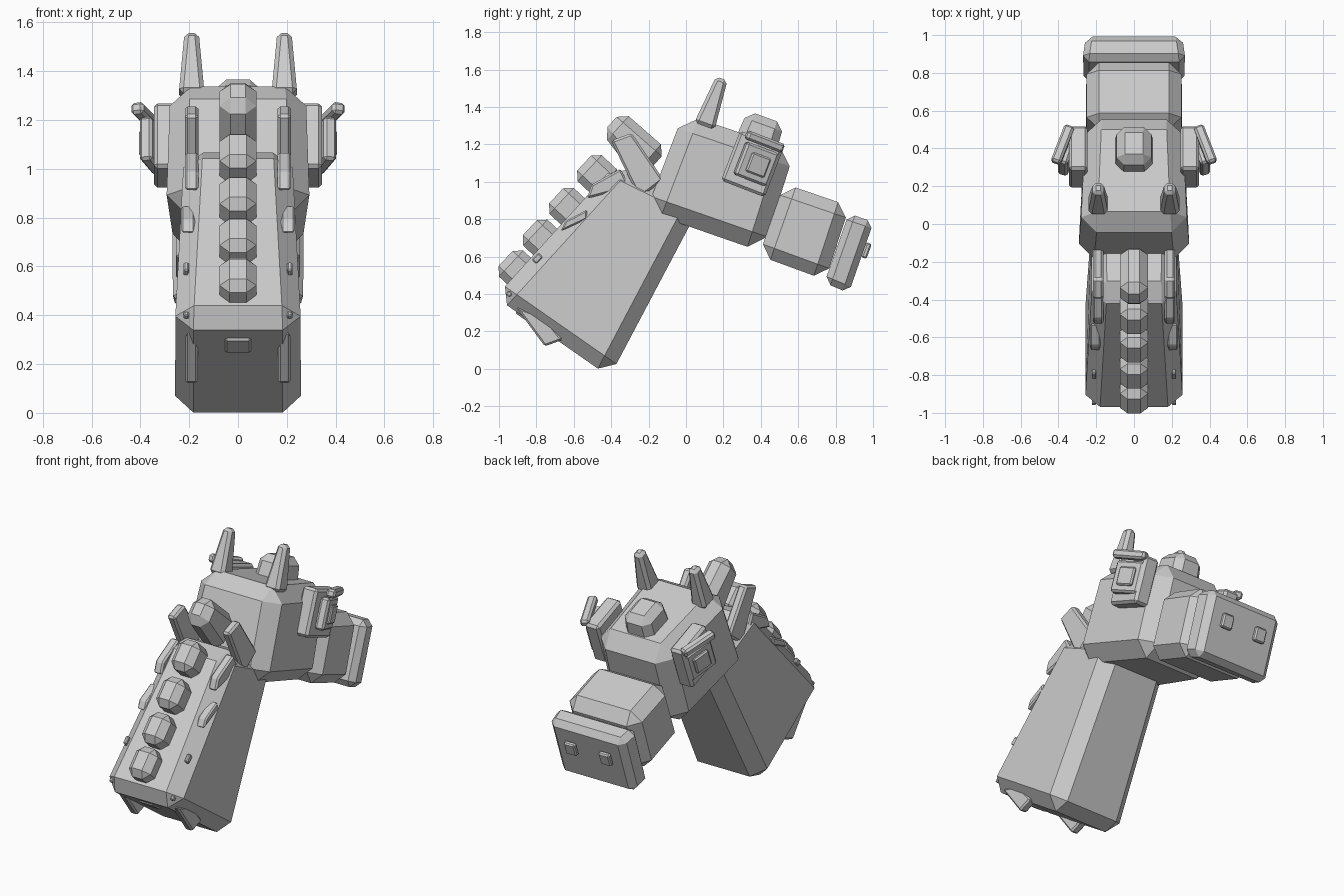
import bpy, bmesh, math
from mathutils import Vector, Matrix

if "Cube" in bpy.data.objects:
    bpy.data.objects.remove(bpy.data.objects["Cube"])

grey = bpy.data.materials.new("plain_grey")
grey.diffuse_color = (0.6, 0.6, 0.6, 1)
grey.use_nodes = True
grey.node_tree.nodes["Principled BSDF"].inputs["Base Color"].default_value = grey.diffuse_color


def finish(name, bm, bevel):
    """Chamfer every edge once and link the part."""
    bmesh.ops.recalc_face_normals(bm, faces=bm.faces)
    if bevel:
        bmesh.ops.bevel(bm, geom=bm.edges[:], offset=bevel, segments=1,
                        affect='EDGES', clamp_overlap=True)
    me = bpy.data.meshes.new(name)
    bm.to_mesh(me)
    bm.free()
    me.materials.append(grey)
    ob = bpy.data.objects.new(name, me)
    bpy.context.collection.objects.link(ob)
    return ob


def slab(name, profile, widths, bevel=0.0, centre=0.0):
    """Side profile (y, z) spread to a half width at each corner."""
    bm = bmesh.new()
    sides = [[bm.verts.new((centre + s * w, y, z))
              for (y, z), w in zip(profile, widths)] for s in (-1, 1)]
    n = len(profile)
    bm.faces.new(sides[0])
    bm.faces.new(sides[1])
    for i in range(n):
        j = (i + 1) % n
        bm.faces.new((sides[0][i], sides[0][j], sides[1][j], sides[1][i]))
    return finish(name, bm, bevel)


def block(name, loc, size, pitch=0, bevel=0.0, yaw=0, taper=1.0):
    """Box pitched about x, with an optional smaller top."""
    bm = bmesh.new()
    bmesh.ops.create_cube(bm, size=1)
    for v in bm.verts:
        k = taper if v.co.z > 0 else 1
        v.co = Vector((v.co.x * size[0] * k, v.co.y * size[1] * k, v.co.z * size[2]))
    rot = Matrix.Rotation(math.radians(pitch), 4, 'X') @ Matrix.Rotation(math.radians(yaw), 4, 'Z')
    bm.transform(Matrix.Translation(loc) @ rot)
    return finish(name, bm, bevel)


# Neck, head, muzzle and nose
slab("neck", [(-1.02, .383), (-.408, -.043), (.08, .88), (-.37, 1.1)],
     [.26, .26, .225, .22], .077)
slab("head", [(-.214, .841), (.409, .624), (.58, 1.163), (-.014, 1.365)],
     [.30, .265, .255, .28], .085)
slab("muzzle", [(.39, .605), (.745, .475), (.875, .87), (.525, .99)],
     [.255, .255, .25, .25], .065)
slab("nose", [(.74, .46), (.87, .405), (1.003, .785), (.87, .83)],
     [.27, .255, .255, .275], .035)

# Mane tufts along the back of the neck
for i, (y, z) in enumerate([(-.895, .525), (-.765, .69), (-.625, .86), (-.475, 1.035)]):
    block(f"mane_tuft_{i + 1}", (0, y, z), (.15, .19, .19), 47, .04)
slab("mane_tuft_top", [(-.45, 1.26), (-.34, 1.38), (-.10, 1.17), (-.25, 1.0)],
     [.075] * 4, .045)
block("mane_tuft_base", (0, -.84, .32), (.15, .14, .12), -35, .03)

# Tuft between the ears and eyes
block("forelock", (0, .395, 1.255), (.205, .235, .19), -20, .042, taper=.88)

for s, side in ((-1, "left"), (1, "right")):
    # Ears
    ear = block(f"ear_{side}", (s * .19, .145, 1.425), (.105, .115, .27), -20, .018, taper=.56)
    # Eye block, tilted lens, pupil and brow
    block(f"eye_base_{side}", (s * .295, .355, 1.095), (.10, .25, .285), -21, .015)
    block(f"eye_lens_{side}", (s * .352, .375, 1.095), (.055, .19, .19), -21, .012, yaw=s * 17)
    block(f"pupil_{side}", (s * .378, .385, 1.09), (.03, .11, .11), -21, .008, yaw=s * 17)
    block(f"brow_{side}", (s * .378, .42, 1.215), (.055, .22, .05), -21, .012, yaw=s * 20)
    # Nostrils
    block(f"nostril_{side}", (s * .12, .965, .632), (.075, .03, .085), -20, .008)
    # Thin locks either side of the mane
    slab(f"lock_top_{side}", [(-.40, 1.22), (-.29, 1.26), (-.12, 1.01), (-.25, .91)],
         [.028] * 4, .012, s * .19)
    slab(f"lock_upper_{side}", [(-.53, .91), (-.505, .985), (-.35, 1.07), (-.30, .97)],
         [.028] * 4, .01, s * .19)
    slab(f"lock_middle_{side}", [(-.67, .735), (-.645, .79), (-.53, .85), (-.53, .80)],
         [.028] * 4, .008, s * .205)
    block(f"lock_lower_{side}", (s * .212, -.795, .59), (.022, .05, .035), 45, .006)
    block(f"lock_stud_{side}", (s * .212, -.945, .40), (.022, .025, .025), 45, .005)
    slab(f"lock_base_{side}", [(-.91, .33), (-.755, .12), (-.66, .155), (-.76, .28)],
         [.026] * 4, .01, s * .19)
